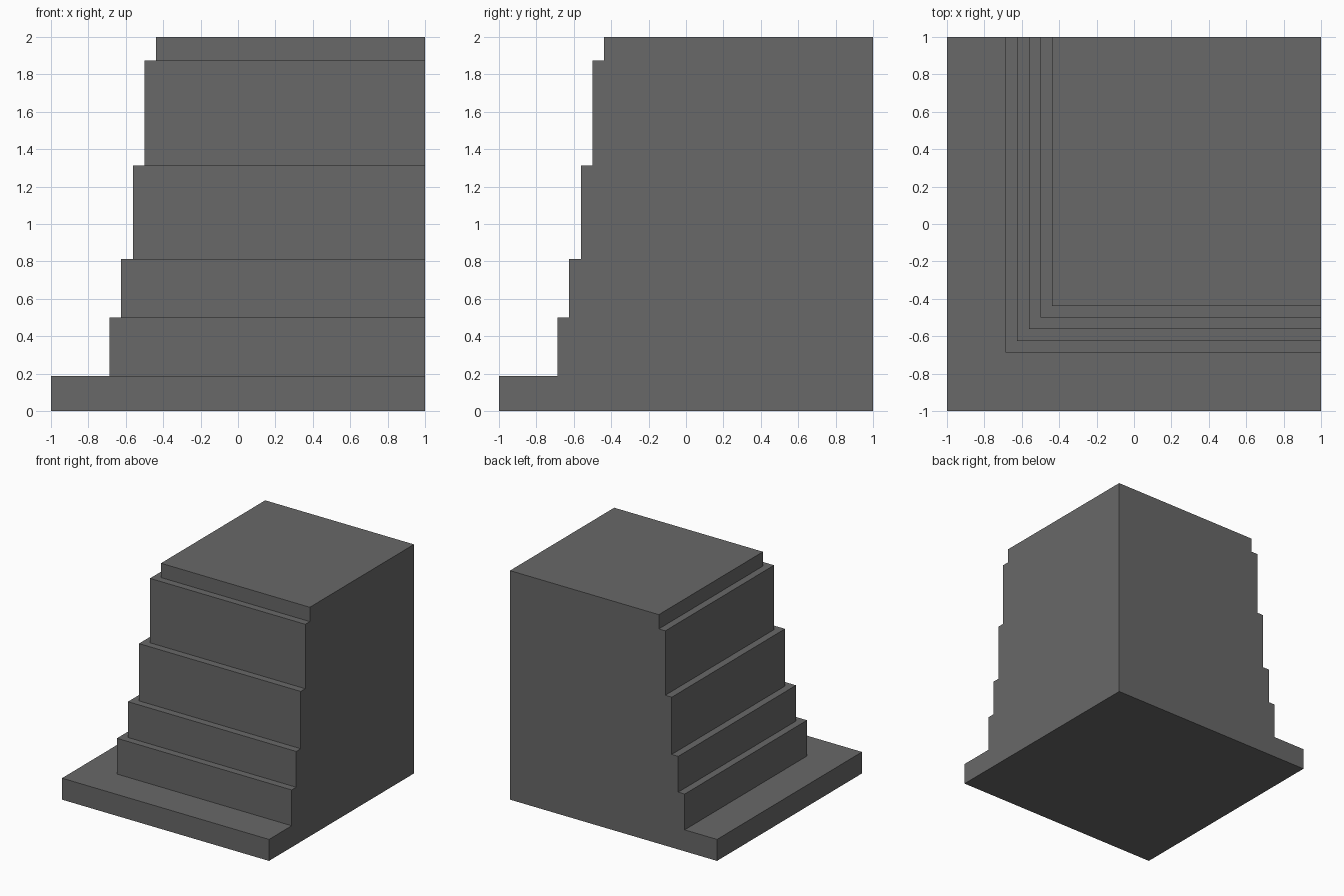
import bpy, bmesh

if "Cube" in bpy.data.objects:
    bpy.data.objects.remove(bpy.data.objects["Cube"])

# One flat grey for the whole block
grey = bpy.data.materials.new("stone_grey")
grey.diffuse_color = (0.14, 0.14, 0.14, 1)
grey.use_nodes = True
grey.node_tree.nodes["Principled BSDF"].inputs["Base Color"].default_value = grey.diffuse_color

# Tier setbacks (left / front edge) and tier top heights
edges = [-1, -0.6875, -0.625, -0.5625, -0.5, -0.4375]
tops = [0.1875, 0.5, 0.8125, 1.3125, 1.875, 2.0]

# Stepped profile: riser then tread for every tier
profile = []
bottom = 0
for e, top in zip(edges, tops):
    profile += [(e, bottom), (e, top)]
    bottom = top

# Sweep the profile round the front-left corner
bm = bmesh.new()
rows = [[bm.verts.new(p) for p in ((1, e, z), (e, e, z), (e, 1, z))]
        for e, z in profile]
for low, high in zip(rows, rows[1:]):
    for i in range(2):
        bm.faces.new((low[i], high[i], high[i + 1], low[i + 1]))

# Close the flat right side, back, underside and top
base_corner = bm.verts.new((1, 1, 0))
top_corner = bm.verts.new((1, 1, 2))
for side in (0, 2):
    bm.faces.new([r[side] for r in rows] + [top_corner, base_corner])
bm.faces.new(rows[0] + [base_corner])
bm.faces.new(rows[-1] + [top_corner])
bmesh.ops.recalc_face_normals(bm, faces=bm.faces)

mesh = bpy.data.meshes.new("stepped_block")
bm.to_mesh(mesh)
bm.free()
mesh.materials.append(grey)
block = bpy.data.objects.new("stepped_block", mesh)
bpy.context.collection.objects.link(block)
